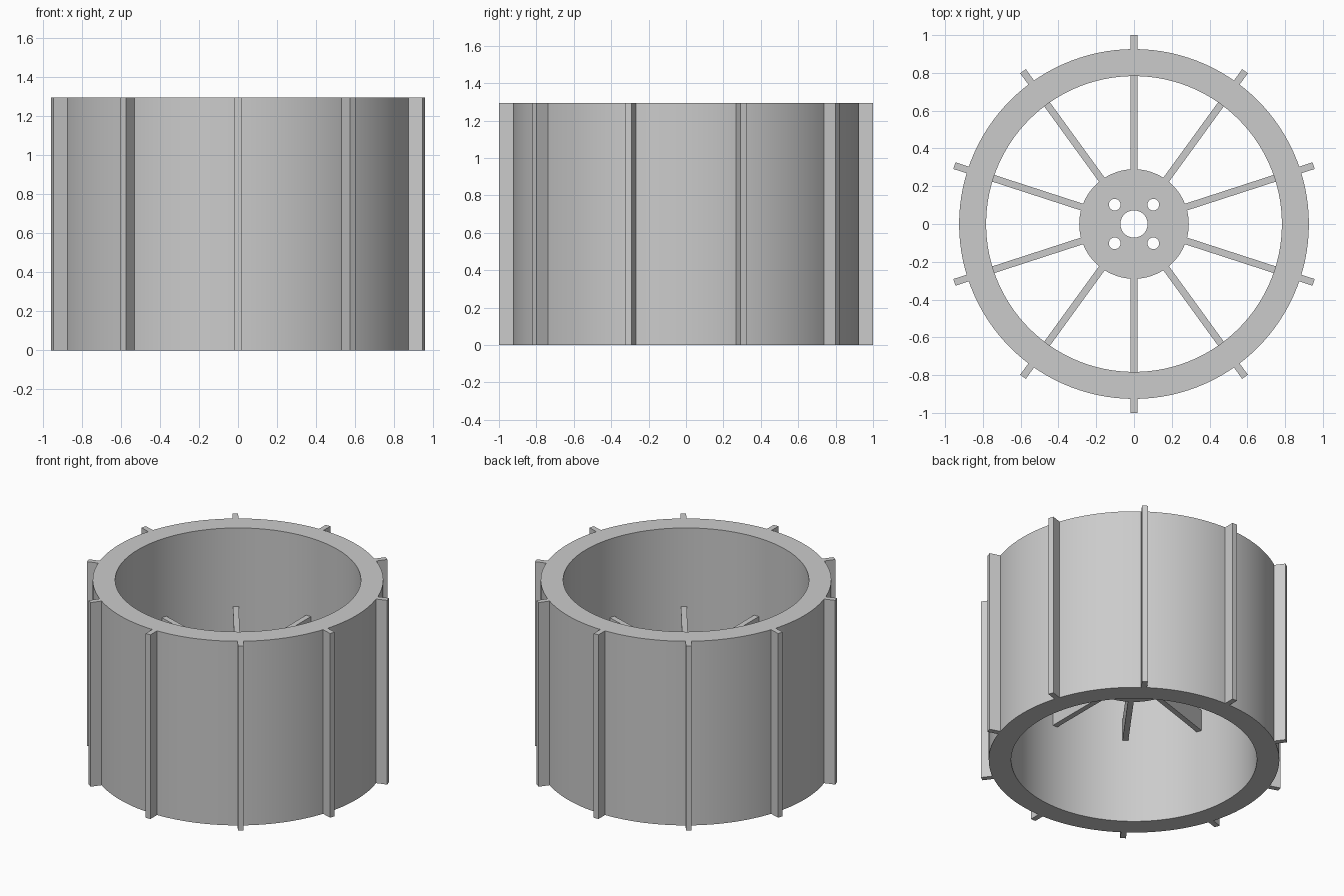
import bpy
import bmesh
from math import cos, sin, pi, radians
from mathutils import Matrix

cube = bpy.data.objects.get("Cube")
if cube:
    bpy.data.objects.remove(cube, do_unlink=True)

HEIGHT = 1.295
RIM_OUTER, RIM_INNER = 0.926, 0.783
HUB_RADIUS = 0.29
WEB_BOTTOM, WEB_TOP = 0.594, 0.743
BLADE = 0.037
COUNT = 10

grey = bpy.data.materials.new("plain grey")
grey.use_nodes = True
colour = (0.6, 0.6, 0.6, 1)
grey.diffuse_color = colour
grey.node_tree.nodes["Principled BSDF"].inputs["Base Color"].default_value = colour


def plate(name, circles, bottom, top):
    """Extruded flat outline; circles inside the first one become holes."""
    curve = bpy.data.curves.new(name, "CURVE")
    curve.dimensions = "2D"
    curve.fill_mode = "BOTH"
    curve.extrude = (top - bottom) / 2
    for x, y, radius, sides in circles:
        spline = curve.splines.new("POLY")
        spline.points.add(sides - 1)
        for i, point in enumerate(spline.points):
            a = 2 * pi * i / sides
            point.co = (x + radius * cos(a), y + radius * sin(a), 0, 1)
        spline.use_cyclic_u = True
    obj = bpy.data.objects.new(name, curve)
    bpy.context.collection.objects.link(obj)
    bpy.ops.object.select_all(action="DESELECT")
    obj.select_set(True)
    bpy.context.view_layer.objects.active = obj
    bpy.ops.object.convert(target="MESH")
    obj = bpy.context.view_layer.objects.active
    # Weld caps to walls and stand the part at its height
    bm = bmesh.new()
    bm.from_mesh(obj.data)
    bmesh.ops.remove_doubles(bm, verts=bm.verts, dist=0.0001)
    bmesh.ops.recalc_face_normals(bm, faces=bm.faces)
    bmesh.ops.translate(bm, verts=bm.verts, vec=(0, 0, (bottom + top) / 2))
    bm.to_mesh(obj.data)
    bm.free()
    obj.data.materials.clear()
    obj.data.materials.append(grey)
    bpy.ops.object.shade_smooth_by_angle(angle=radians(30))
    return obj


def radial_bars(name, start, end, bottom, top):
    """Evenly spaced straight bars running outwards from the axis."""
    bm = bmesh.new()
    for i in range(COUNT):
        turn = Matrix.Rotation(pi / 2 + 2 * pi * i / COUNT, 4, "Z")
        move = Matrix.Translation(((start + end) / 2, 0, (bottom + top) / 2))
        size = Matrix.Diagonal((end - start, BLADE, top - bottom, 1))
        bmesh.ops.create_cube(bm, size=1, matrix=turn @ move @ size)
    mesh = bpy.data.meshes.new(name)
    bm.to_mesh(mesh)
    bm.free()
    mesh.materials.append(grey)
    obj = bpy.data.objects.new(name, mesh)
    bpy.context.collection.objects.link(obj)
    return obj


# Wide cylindrical rim
plate("rim", [(0, 0, RIM_OUTER, 120), (0, 0, RIM_INNER, 120)], 0, HEIGHT)

# Hub disc with axle bore and four bolt holes
holes = [(sx * 0.102, sy * 0.102, 0.031, 32) for sx in (-1, 1) for sy in (-1, 1)]
plate("hub", [(0, 0, HUB_RADIUS, 80), (0, 0, 0.072, 48)] + holes, WEB_BOTTOM, WEB_TOP)

# Spokes between hub and rim, and full-height treads outside the rim
radial_bars("spokes", HUB_RADIUS - 0.005, RIM_INNER + 0.005, WEB_BOTTOM, WEB_TOP)
radial_bars("treads", RIM_OUTER - 0.006, 1.0, 0, HEIGHT)
